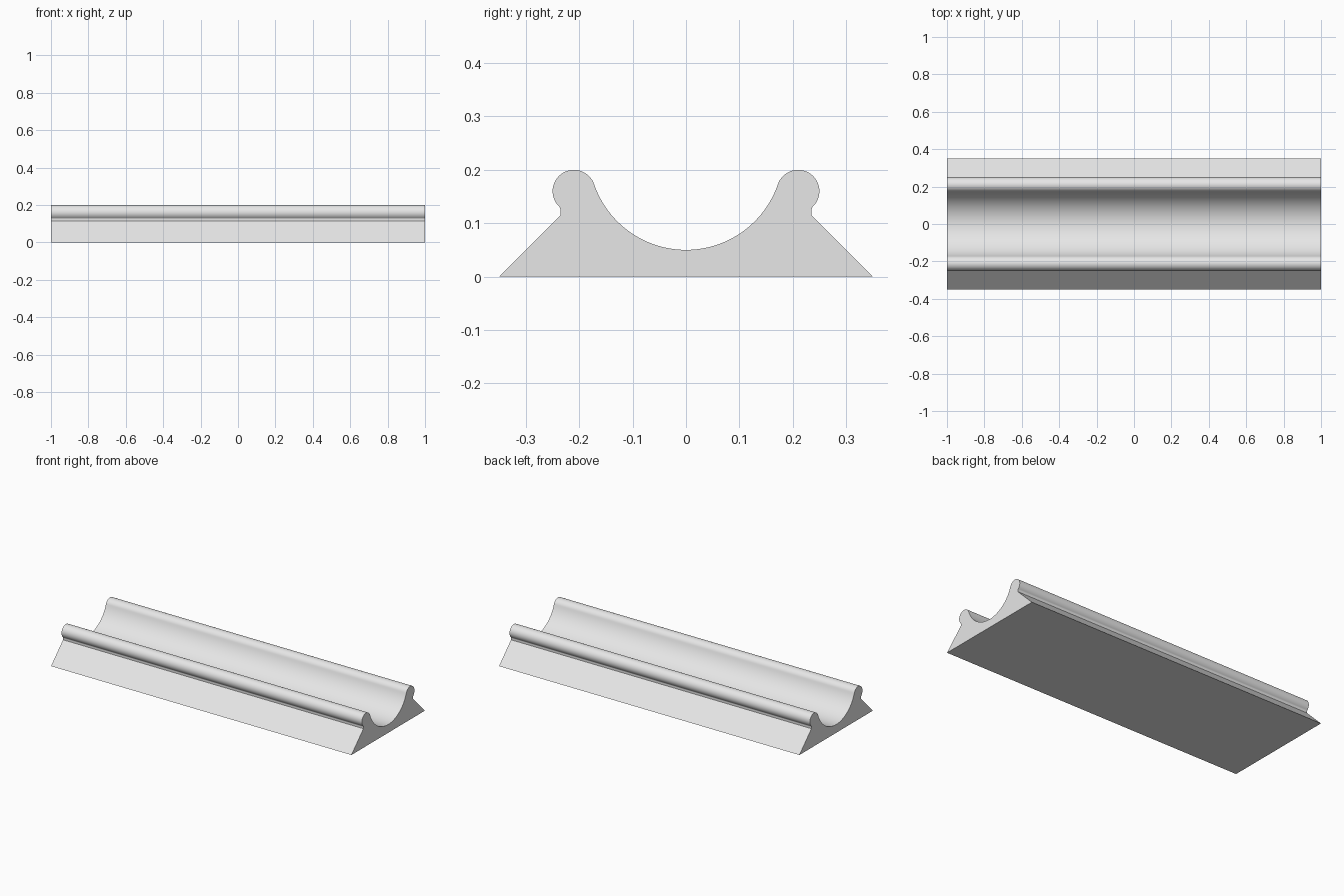
import bpy, bmesh
from math import radians, cos, sin, atan2, hypot, degrees

cube = bpy.data.objects.get("Cube")
if cube:
    bpy.data.objects.remove(cube, do_unlink=True)

HALF_LENGTH = 1.0
HALF_WIDTH = 0.35
GROOVE_Z, GROOVE_R = 0.232, 0.182
BEAD_Y, BEAD_Z, BEAD_R = 0.21, 0.16, 0.04
FILLET_R = 0.01


def arc(cy, cz, r, start, end, steps):
    """Points along an arc, angles in degrees."""
    angles = [radians(start + (end - start) * i / steps) for i in range(steps + 1)]
    return [(cy + r * cos(a), cz + r * sin(a)) for a in angles]


def grey_material():
    mat = bpy.data.materials.new("light_grey")
    mat.use_nodes = True
    colour = (0.8, 0.8, 0.8, 1)
    mat.diffuse_color = colour
    mat.node_tree.nodes["Principled BSDF"].inputs["Base Color"].default_value = colour
    return mat


# Half profile: sloped flank, neck fillet, rounded bead, then the groove to its middle
tangent = degrees(atan2(BEAD_Z - GROOVE_Z, BEAD_Y))
fillet_offset = (BEAD_R + FILLET_R) * cos(radians(45))
fy, fz = BEAD_Y + fillet_offset, BEAD_Z - fillet_offset
neck_y = fy - FILLET_R
half = [(HALF_WIDTH, 0), (neck_y, HALF_WIDTH - neck_y)]
half += arc(fy, fz, FILLET_R, 180, 135, 6)
half += arc(BEAD_Y, BEAD_Z, BEAD_R, -45, 180 + tangent, 32)[1:]
half += arc(0, GROOVE_Z, GROOVE_R, tangent, -90, 24)[1:]

# Mirror the half profile and extrude it along the length
profile = half + [(-y, z) for y, z in reversed(half[:-1])]
bm = bmesh.new()
end_cap = bm.faces.new([bm.verts.new((-HALF_LENGTH, y, z)) for y, z in profile])
result = bmesh.ops.extrude_face_region(bm, geom=[end_cap], use_keep_orig=True)
moved = [v for v in result["geom"] if isinstance(v, bmesh.types.BMVert)]
bmesh.ops.translate(bm, verts=moved, vec=(2 * HALF_LENGTH, 0, 0))
bmesh.ops.recalc_face_normals(bm, faces=bm.faces)

mesh = bpy.data.meshes.new("grooved_rail")
bm.to_mesh(mesh)
bm.free()
mesh.materials.append(grey_material())
rail = bpy.data.objects.new("grooved_rail", mesh)
bpy.context.collection.objects.link(rail)

# Smooth curved surfaces, sharp ends and corners
bpy.ops.object.select_all(action='DESELECT')
rail.select_set(True)
bpy.context.view_layer.objects.active = rail
bpy.ops.object.shade_smooth_by_angle(angle=radians(30))
